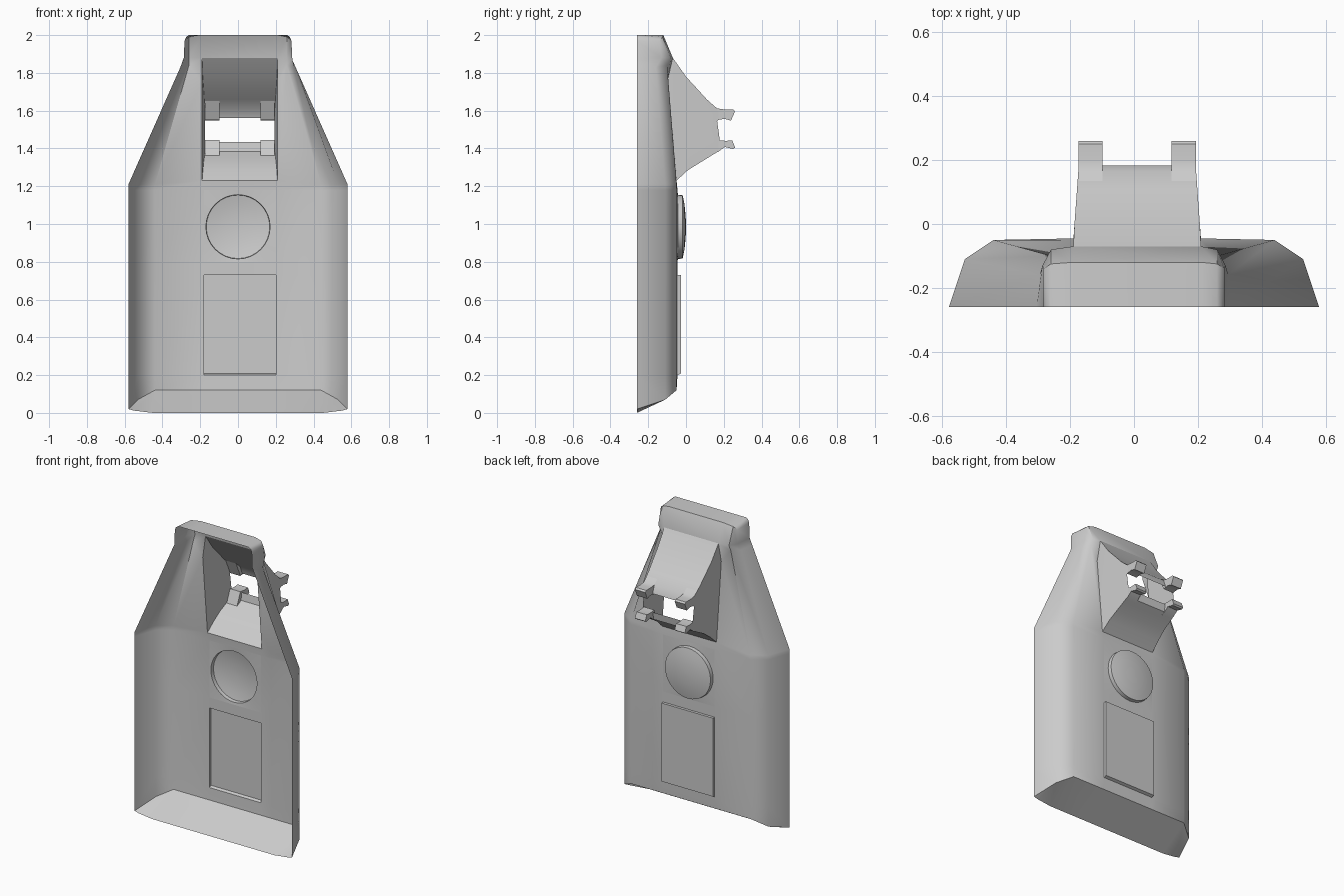
import bpy, bmesh, math

if "Cube" in bpy.data.objects:
    bpy.data.objects.remove(bpy.data.objects["Cube"])

OFF = 0.01  # central features sit slightly to +x


def finish(name, bm, angle=40):
    bmesh.ops.remove_doubles(bm, verts=bm.verts, dist=0.0005)
    bmesh.ops.recalc_face_normals(bm, faces=bm.faces)
    me = bpy.data.meshes.new(name)
    bm.to_mesh(me)
    bm.free()
    ob = bpy.data.objects.new(name, me)
    bpy.context.collection.objects.link(ob)
    bpy.ops.object.select_all(action='DESELECT')
    ob.select_set(True)
    bpy.context.view_layer.objects.active = ob
    bpy.ops.object.shade_smooth_by_angle(angle=math.radians(angle))
    return ob


def face(bm, pts):
    return bm.faces.new([bm.verts.new(p) for p in pts])


def body_row(z):
    return [(.58, -.26, z), (.53, -.11, z), (.44, -.05, z), (.19, -.045, z)]


# Open shell: half rows of rim, side, shoulder, inner column
rows = [
    [(.58, -.26, .02), (.55, -.26, .012), (.45, -.26, 0), (.19, -.26, 0)],
    [(.58, -.26, .02), (.53, -.11, .07), (.44, -.05, .12), (.19, -.05, .12)],
    body_row(.20), body_row(.73), body_row(.80), body_row(1.18),
    [(.58, -.26, 1.21), (.53, -.11, 1.21), (.44, -.05, 1.21), (.20, -.05, 1.23)],
    [(.305, -.26, 1.83), (.295, -.16, 1.83), (.26, -.10, 1.84), (.20, -.10, 1.75)],
    [(.287, -.26, 1.87), (.287, -.13, 1.88), (.26, -.08, 1.88), (.20, -.07, 1.88)],
    [(.283, -.26, 1.97), (.283, -.14, 1.97), (.26, -.125, 1.99), (.20, -.12, 2)],
    [(.283, -.26, 1.97), (.275, -.26, 1.99), (.26, -.26, 2), (.20, -.26, 2)],
]


def full(row):
    left = [(-x, y, z) for x, y, z in row[:3]] + [(-row[3][0] + OFF,) + row[3][1:]]
    right = row[:3] + [(row[3][0] + OFF,) + row[3][1:]]
    return left + right[::-1]


holes = {2, 4, 6, 7}  # pad, dome and two funnel cells stay open
bm = bmesh.new()
grid = [[bm.verts.new(p) for p in full(r)] for r in rows]
for i in range(len(grid) - 1):
    for j in range(7):
        if j == 3 and i in holes:
            continue
        bm.faces.new((grid[i][j], grid[i][j + 1], grid[i + 1][j + 1], grid[i + 1][j]))
bmesh.ops.dissolve_degenerate(bm, dist=0.0005, edges=bm.edges)
finish("shell_body", bm)

# Raised rectangular pad
bm = bmesh.new()
def rect(y, inset):
    x0, x1, z0, z1 = -.18, .20, .20, .73
    return [(x0, y, z0 + inset), (x1, y, z0 + inset), (x1, y, z1), (x0, y, z1)]
a, b = rect(-.045, 0), rect(-.027, .008)
face(bm, b)
for k in range(4):
    n = (k + 1) % 4
    face(bm, [a[k], a[n], b[n], b[k]])
finish("back_pad", bm)

# Round dome with its square surround
bm = bmesh.new()
N = 32
def ring(r, y):
    return [(r * math.cos(2 * math.pi * k / N), y, .985 + r * math.sin(2 * math.pi * k / N))
            for k in range(N)]
square = []
for k in range(N):
    c, s = math.cos(2 * math.pi * k / N), math.sin(2 * math.pi * k / N)
    m = .19 / max(abs(c), abs(s))
    square.append((OFF + c * m, -.045, .99 + s * m))
rings = [square, ring(.17, -.043), ring(.168, -.018), ring(.12, -.008),
         ring(.06, -.002), ring(0.015, 0)]
for p, q in zip(rings, rings[1:]):
    for k in range(N):
        n = (k + 1) % N
        face(bm, [p[k], p[n], q[n], q[k]])
face(bm, rings[-1])
finish("round_dome", bm)

# Funnel: top sheet, bottom sheet and notched side walls
def half_w(y):
    return .20 - .018 * max(0, min(1, (y + .05) / .25))

top = [(-.07, 1.88), (0, 1.78), (.06, 1.715), (.11, 1.66), (.165, 1.61), (.183, 1.56)]
bottom = [(-.05, 1.23), (.01, 1.285), (.07, 1.33), (.14, 1.367), (.172, 1.385), (.18, 1.435)]
notch = [(.165, 1.545), (.142, 1.52), (.135, 1.495), (.145, 1.47), (.165, 1.445)]
bm = bmesh.new()
for prof in (top, bottom):
    for (y0, z0), (y1, z1) in zip(prof, prof[1:]):
        w0, w1 = half_w(y0), half_w(y1)
        face(bm, [(OFF - w0, y0, z0), (OFF + w0, y0, z0), (OFF + w1, y1, z1), (OFF - w1, y1, z1)])
outline = top + notch + bottom[::-1] + [(-.10, 1.75)]
for s in (-1, 1):
    f = face(bm, [(OFF + s * half_w(y), y, z) for y, z in outline])
    bmesh.ops.triangulate(bm, faces=[f])
finish("funnel", bm)

# Four hooked prongs at the funnel mouth
upper = [(.12, 1.65), (.165, 1.612), (.20, 1.607), (.25, 1.607), (.26, 1.597),
         (.238, 1.547), (.205, 1.557), (.165, 1.55)]
lower = [(.13, 1.363), (.172, 1.383), (.205, 1.408), (.25, 1.397), (.26, 1.405),
         (.245, 1.443), (.21, 1.44), (.165, 1.445)]
for label, prof in (("upper", upper), ("lower", lower)):
    for side, s in (("left", -1), ("right", 1)):
        bm = bmesh.new()
        ends = [[(OFF + s * x, y, z) for y, z in prof] for x in (.108, .184)]
        for e in ends:
            face(bm, e)
        for k in range(len(prof)):
            n = (k + 1) % len(prof)
            face(bm, [ends[0][k], ends[0][n], ends[1][n], ends[1][k]])
        finish(f"{label}_prong_{side}", bm, 35)
